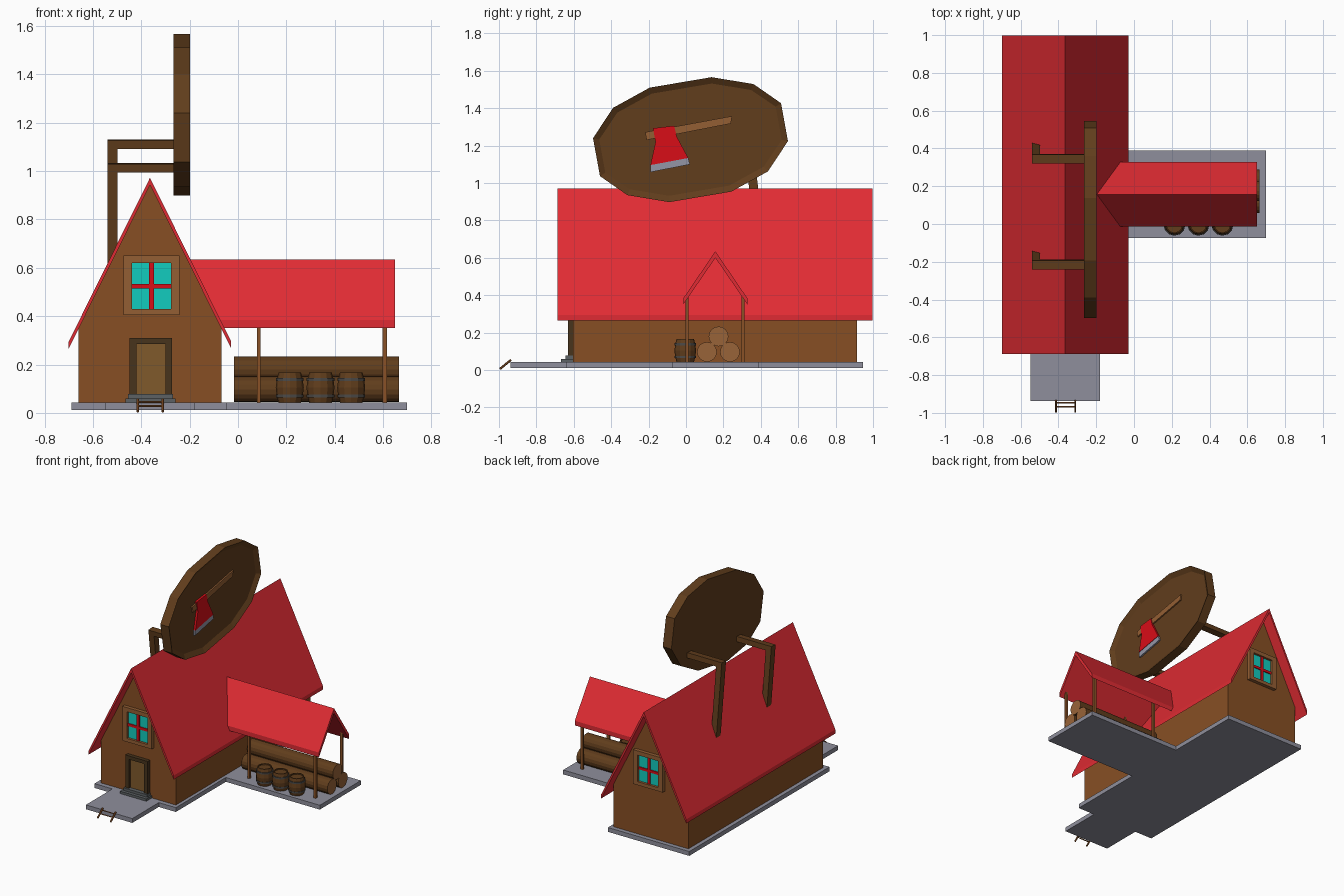
import bpy, bmesh, math
from mathutils import Vector, Matrix, Color

if "Cube" in bpy.data.objects:
    bpy.data.objects.remove(bpy.data.objects["Cube"])


def mat(name, r, g, b):
    m = bpy.data.materials.new(name)
    c = Color((r, g, b)).from_srgb_to_scene_linear()
    m.diffuse_color = (c.r, c.g, c.b, 1)
    m.use_nodes = True
    m.node_tree.nodes["Principled BSDF"].inputs["Base Color"].default_value = m.diffuse_color
    return m


RED = mat("roof_red", .88, .17, .2)
PAINT = mat("paint_red", .85, .05, .09)
WALL = mat("wall_wood", .53, .31, .14)
DARK = mat("dark_wood", .38, .24, .11)
TRIM = mat("trim_wood", .58, .37, .2)
DOOR = mat("door_wood", .5, .35, .17)
FRAME = mat("door_frame_wood", .28, .2, .11)
POLE = mat("pole_wood", .54, .32, .15)
LOGEND = mat("log_end", .6, .39, .22)
STONE = mat("stone", .56, .56, .61)
STEP = mat("step_stone", .36, .38, .39)
GLASS = mat("glass", .07, .8, .75)
METAL = mat("hoop_metal", .3, .29, .28)
BLADE = mat("blade_steel", .58, .59, .65)


def finish(name, bm, *mats):
    bmesh.ops.recalc_face_normals(bm, faces=bm.faces)
    me = bpy.data.meshes.new(name)
    bm.to_mesh(me)
    bm.free()
    for m in mats:
        me.materials.append(m)
    ob = bpy.data.objects.new(name, me)
    bpy.context.collection.objects.link(ob)
    return ob


def prism(name, pts, axis, a, b, m):
    """Extrude a 2D outline along an axis from a to b."""
    place = {'x': lambda p, t: (t, p[0], p[1]),
             'y': lambda p, t: (p[0], t, p[1]),
             'z': lambda p, t: (p[0], p[1], t)}[axis]
    bm = bmesh.new()
    lo = [bm.verts.new(place(p, a)) for p in pts]
    hi = [bm.verts.new(place(p, b)) for p in pts]
    bm.faces.new(lo)
    bm.faces.new(hi)
    n = len(pts)
    for i in range(n):
        j = (i + 1) % n
        bm.faces.new((lo[i], lo[j], hi[j], hi[i]))
    return finish(name, bm, m)


def box(name, x0, x1, y0, y1, z0, z1, m):
    return prism(name, [(x0, y0), (x1, y0), (x1, y1), (x0, y1)], 'z', min(z0, z1), max(z0, z1), m)


def rod(name, p, q, r, m, sides=8, cap=None):
    p, q = Vector(p), Vector(q)
    d = q - p
    bm = bmesh.new()
    bmesh.ops.create_cone(bm, cap_ends=True, segments=sides, radius1=r, radius2=r, depth=d.length)
    if cap:
        for f in bm.faces:
            f.material_index = int(abs(f.normal.z) > .9)
    rot = d.to_track_quat('Z', 'Y').to_matrix().to_4x4()
    bm.transform(Matrix.Translation((p + q) / 2) @ rot)
    return finish(name, bm, m, *([cap] if cap else []))


def lathe(name, profile, cx, cy, m, sides=12):
    bm = bmesh.new()
    rings = [[bm.verts.new((cx + r * math.cos(2 * math.pi * i / sides),
                            cy + r * math.sin(2 * math.pi * i / sides), z))
              for i in range(sides)] for r, z in profile]
    for a, b in zip(rings, rings[1:]):
        for i in range(sides):
            j = (i + 1) % sides
            bm.faces.new((a[i], a[j], b[j], b[i]))
    bm.faces.new(rings[0])
    bm.faces.new(rings[-1])
    return finish(name, bm, m)


CX = -.364   # centre line of the cabin

# Stone slab under cabin, porch and shelter
prism("stone_slab", [(-.688, -.638), (-.547, -.638), (-.547, -.937), (-.18, -.937), (-.18, -.638),
                     (-.045, -.638), (-.045, -.073), (.698, -.073), (.698, .39), (-.045, .39),
                     (-.045, .946), (-.688, .946)], 'z', .012, .043, STONE)

# Cabin walls and roof
prism("cabin_walls", [(-.66, .043), (-.068, .043), (-.068, .35), (CX, .943), (-.66, .35)],
      'y', -.605, .915, WALL)
prism("cabin_roof", [(-.70, .295), (CX, .972), (-.028, .295), (-.028, .266), (CX, .942), (-.70, .266)],
      'y', -.687, .998, RED)

# Shelter roof, its inner end cut to the cabin roof slope
shelter = prism("shelter_roof", [(-.014, .384), (.157, .635), (.328, .384), (.328, .351), (.157, .6), (-.014, .351)],
                'x', -.1, .65, RED)
for v in shelter.data.vertices:
    if v.co.x < 0:
        v.co.x = CX + (.972 - v.co.z) / 2 - .01
for x, w in ((.085, .007), (.607, .01)):
    for y in (.006, .305):
        box("shelter_post", x - w, x + w, y - .008, y + .008, .043, .4, POLE)

# Stacked logs
for y, z in ((.112, .097), (.235, .097), (.174, .18)):
    rod("log", (-.016, y, z), (.665, y, z), .053, DARK, 16, LOGEND)

# Barrels with hoops
for x in (.214, .341, .468):
    lathe("barrel", [(.047, .043), (.054, .072), (.058, .104), (.054, .136), (.047, .166), (.041, .166), (.041, .158)],
          x, -.004, DARK)
    for z in (.07, .138):
        lathe("barrel_hoop", [(.05, z - .006), (.057, z - .006), (.057, z + .006), (.05, z + .006)],
              x, -.004, METAL)

# Gable windows, front and back
for wall, s in ((-.605, -1), (.915, 1)):
    def slab(name, x0, x1, z0, z1, d, m):
        ys = sorted((wall - s * .005, wall + s * d))
        box(name, x0, x1, ys[0], ys[1], z0, z1, m)
    slab("window_frame_left", -.474, -.438, .405, .65, .025, TRIM)
    slab("window_frame_right", -.276, -.241, .405, .65, .025, TRIM)
    slab("window_frame_bottom", -.438, -.276, .405, .43, .025, TRIM)
    slab("window_frame_top", -.438, -.276, .62, .65, .025, TRIM)
    slab("window_glass", -.438, -.276, .43, .62, .008, GLASS)
    slab("window_bar_upright", -.367, -.347, .43, .62, .016, PAINT)
    slab("window_bar_cross", -.438, -.276, .515, .533, .015, PAINT)

# Door, frame and steps
box("door_frame_left", -.448, -.42, -.632, -.6, .043, .31, FRAME)
box("door_frame_right", -.3, -.272, -.632, -.6, .043, .31, FRAME)
box("door_frame_top", -.42, -.3, -.632, -.6, .285, .31, FRAME)
box("door", -.42, -.3, -.616, -.6, .043, .285, DOOR)
box("door_step_lower", -.465, -.258, -.668, -.6, .043, .06, STEP)
box("door_step_upper", -.455, -.268, -.645, -.6, .06, .078, STEP)

# Short ladder at the porch edge
for x in (-.414, -.311):
    rod("ladder_rail", (x, -.995, .006), (x, -.935, .055), .006, POLE, 6)
for y, z in ((-.968, .028), (-.947, .045)):
    rod("ladder_rung", (-.414, y, z), (-.311, y, z), .004, POLE, 6)

# Twelve-sided sign board with a recessed face
SY, SZ = .024, 1.232
half = [(.113, .334), (.337, .297), (.484, .195), (.521, -.008), (.414, -.17), (.218, -.278)]
outline = [(SY + s * y, SZ + s * z) for s in (1, -1) for y, z in half]
sign = prism("sign_board", outline, 'x', -.266, -.198, DARK)
bm = bmesh.new()
bm.from_mesh(sign.data)
face = [f for f in bm.faces if f.normal.x > .9]
bmesh.ops.inset_region(bm, faces=face, thickness=.034)
bmesh.ops.translate(bm, verts=face[0].verts, vec=(-.02, 0, 0))
bm.to_mesh(sign.data)
bm.free()

# Axe emblem on the sign
prism("axe_handle", [(-.219, 1.272), (.246, 1.358), (.24, 1.318), (-.21, 1.23)], 'x', -.222, -.208, TRIM)
prism("axe_head", [(-.176, 1.293), (-.064, 1.306), (-.05, 1.25), (.012, 1.134), (-.19, 1.096), (-.163, 1.22)],
      'x', -.222, -.203, PAINT)
prism("axe_blade", [(-.19, 1.096), (.012, 1.134), (.021, 1.1), (-.19, 1.058)], 'x', -.222, -.206, BLADE)

# Leaning brackets that carry the sign
for y, top in ((.343, 1.131), (-.217, 1.033)):
    w, low = .024, .6
    lean = (top - low) * .12
    prism("sign_bracket_post", [(y - w, top - .004), (y + w, top), (y + w + lean, low), (y - w + lean, low)],
          'x', -.54, -.498, DARK)
    prism("sign_bracket_arm", [(y - w, top - .004), (y + w, top), (y + w + .004, top - .036), (y - w + .004, top - .04)],
          'x', -.499, -.26, DARK)
